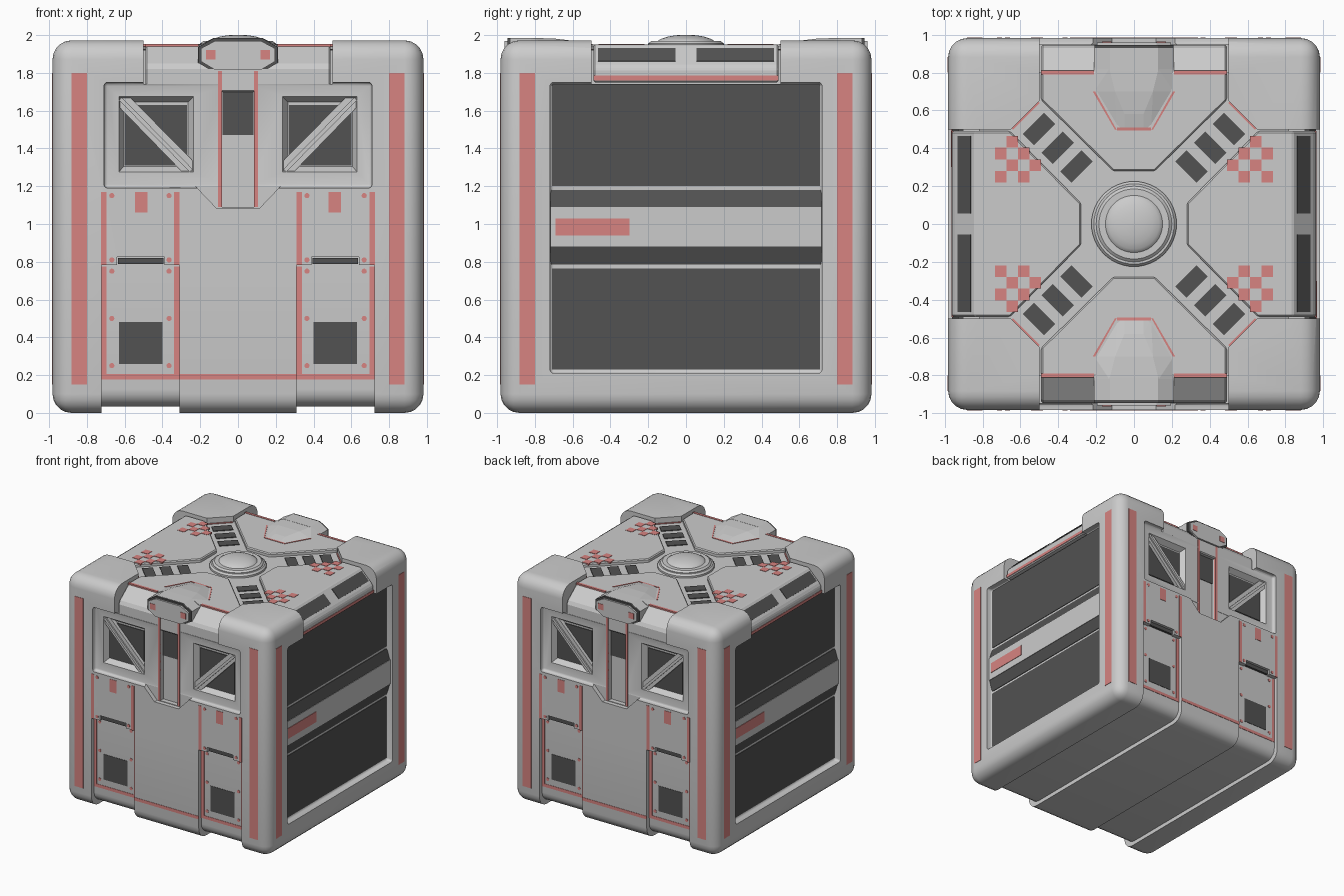
import bpy, bmesh, math
from mathutils import Matrix, Vector

if "Cube" in bpy.data.objects:
    bpy.data.objects.remove(bpy.data.objects["Cube"])

def material(name, rgb):
    m = bpy.data.materials.new(name)
    m.diffuse_color = (*rgb, 1)
    m.use_nodes = True
    m.node_tree.nodes["Principled BSDF"].inputs["Base Color"].default_value = m.diffuse_color
    return m

DARK = material("dark_grey", (0.085, 0.085, 0.085))
PINK = material("pink_paint", (0.68, 0.23, 0.22))

def box(x0, x1, y0, y1, z0, z1):
    return [(x, y, z) for x in (x0, x1) for y in (y0, y1) for z in (z0, z1)]

def prism_y(outline, y0, y1):
    return [(x, y, z) for x, z in outline for y in (y0, y1)]

def prism_z(outline, z0, z1):
    return [(x, y, z) for x, y in outline for z in (z0, z1)]

def both_x(points):
    return [(s * x, y, z) for x, y, z in points for s in (1, -1)]

def both_y(points):
    return [(x, s * y, z) for x, y, z in points for s in (1, -1)]

def ring(r, z, n=48):
    return [(r * math.cos(i * math.tau / n), r * math.sin(i * math.tau / n), z) for i in range(n)]

def apply(obj, mod):
    bpy.context.view_layer.objects.active = obj
    bpy.ops.object.modifier_apply(modifier=mod.name)

def smooth(obj, angle=30):
    bpy.ops.object.select_all(action='DESELECT')
    obj.select_set(True)
    bpy.context.view_layer.objects.active = obj
    bpy.ops.object.shade_smooth_by_angle(angle=math.radians(angle))

def part(name, hulls, axes="", mat=None, bevel=0.0, segments=1):
    """One object made of convex hulls, mirrored over the given axes."""
    bm = bmesh.new()
    for points in hulls:
        verts = [bm.verts.new(p) for p in points]
        res = bmesh.ops.convex_hull(bm, input=verts)
        loose = {g for g in res["geom_interior"] + res["geom_unused"] if isinstance(g, bmesh.types.BMVert)}
        bmesh.ops.delete(bm, geom=list(loose), context='VERTS')
    bmesh.ops.dissolve_limit(bm, angle_limit=0.01, verts=bm.verts[:], edges=bm.edges[:])
    bmesh.ops.recalc_face_normals(bm, faces=bm.faces[:])
    mesh = bpy.data.meshes.new(name)
    bm.to_mesh(mesh)
    bm.free()
    obj = bpy.data.objects.new(name, mesh)
    bpy.context.collection.objects.link(obj)
    if mat:
        mesh.materials.append(mat)
    if bevel:
        m = obj.modifiers.new("bevel", 'BEVEL')
        m.width, m.segments, m.limit_method = bevel, segments, 'ANGLE'
        apply(obj, m)
    if axes:
        m = obj.modifiers.new("mirror", 'MIRROR')
        m.use_axis = ("X" in axes, "Y" in axes, False)
        m.use_mirror_merge = False
        apply(obj, m)
    return obj

# Rounded crate shell
S = 0.982
body = part("crate_shell", [box(-S, S, -S, S, 0, 1.972)], bevel=0.1, segments=5)

F = -0.945   # recessed front surface
cuts = [
    # front panel recess
    (box(-.71, .71, -1.1, F, 1.19, 1.75), "Y", .02),
    (prism_y([(-.225, 1.2), (-.115, 1.085), (.115, 1.085), (.225, 1.2)], -1.1, F), "Y", 0),
    (box(-.5, .5, -1.1, -.8, 1.74, 2.1), "Y", 0),
    # window wells and centre slot
    ([(x, -.96, z) for x in (.225, .64) for z in (1.265, 1.685)] +
     [(x, -.9, z) for x in (.265, .605) for z in (1.305, 1.645)], "XY", 0),
    (box(-.085, .085, -1.1, -.905, 1.09, 1.82), "Y", 0),
    # side recess
    (box(.925, 1.1, -.72, .72, .21, 1.75), "X", .02),
    (box(.82, 1.1, -.5, .5, 1.74, 2.1), "X", 0),
    # cross-shaped roof recess
    (box(-.5, .5, -1.1, 1.1, 1.92, 2.1), "", 0),
    (box(-1.1, 1.1, -.5, .5, 1.92, 2.1), "", 0),
    (prism_z([(s * a, t * b) for a, b in ((.66, .49), (.49, .66)) for s in (1, -1) for t in (1, -1)],
             1.92, 2.1), "", 0),
    # leg channels and handle notches
    (box(.31, .722, -1.1, 1.1, -.1, .782), "X", 0),
    (box(.39, .64, -1.1, F, .77, .825), "XY", 0),
]
for points, axes, bev in cuts:
    cutter = part("cutter", [points], axes, bevel=bev, segments=3)
    cutter.hide_render = True
    m = body.modifiers.new("cut", 'BOOLEAN')
    m.operation, m.solver, m.object = 'DIFFERENCE', 'EXACT', cutter
    apply(body, m)
    bpy.data.objects.remove(cutter)
smooth(body)

# Inset leg slabs running under the crate
arc = [(-.945 + .09 * (1 - math.cos(a)), .035 + .09 * (1 - math.sin(a)))
       for a in [i * math.pi / 10 for i in range(6)]]
leg_profile = arc + [(-.945, .8)]
legs = part("leg_slab", [both_y([(x, y, z) for y, z in leg_profile for x in (.305, .727)])], "X")
smooth(legs)

# Roof plates with sloped outer edges
front_plate = both_x([(.11, -.28, 1.95), (.49, -.655, 1.95), (.49, -.8, 1.95), (.49, -.93, 1.85),
                      (.49, F, 1.82), (.49, F, 1.7), (.11, -.28, 1.7), (.49, -.655, 1.7)])
side_plate = both_y([(.28, .11, 1.95), (.655, .49, 1.95), (.84, .49, 1.95), (.945, .49, 1.845),
                     (.962, .49, 1.82), (.962, .49, 1.75), (.28, .11, 1.75), (.655, .49, 1.75)])
part("roof_plate_front", [front_plate], "Y", bevel=.008)
part("roof_plate_side", [side_plate], "X", bevel=.008)

# Diagonal stripes in the roof channels, with pink ends
def diagonal(radius, length, width):
    rot = Matrix.Rotation(math.pi / 4, 3, 'Z')
    return [tuple(rot @ Vector(p)) for p in
            box(radius - width / 2, radius + width / 2, -length / 2, length / 2, 1.91, 1.926)]
part("channel_stripe", [diagonal(r, .16, .085) for r in (.43, .57, .71)], "XY", DARK)
part("channel_end", [diagonal(.815, .2, .022)], "XY", PINK)

# Checker paint on the roof
cells = [(0, 1), (1, 0), (1, 2), (2, 1), (2, 3), (3, 0), (3, 2)]
part("roof_checker", [box(.49 + i * .061, .551 + i * .061, .22 + j * .061, .281 + j * .061, 1.94, 1.953)
                      for i, j in cells], "XY", PINK)
part("roof_line", [box(.21, .49, -.812, -.79, 1.93, 1.953)], "XY", PINK)

# Central roof boss
dome = [p for i in range(6) for p in ring(.16 * math.cos(i * .3), 1.95 + .05 * math.sin(i * .3))]
smooth(part("boss_base", [ring(.225, 1.9) + ring(.225, 1.935) + ring(.212, 1.95)]))
smooth(part("boss_ring", [ring(.2, 1.93) + ring(.2, 1.955) + ring(.185, 1.968) + ring(.172, 1.968) + ring(.172, 1.93)]))
smooth(part("boss_dome", [[(x, y, z + .002) for x, y, z in dome] + ring(.155, 1.93)]), 40)

# Hood and hexagonal badge over the front slot
part("hood", [both_x([(.09, -.5, 1.945), (.21, -.7, 1.945), (.21, -.82, 1.945), (.13, -.82, 1.985),
                      (.1, -.7, 1.982), (.05, -.58, 1.968), (.05, -.5, 1.952)])], "Y")
part("hood_edge", [both_x([(.09, -.495, z) for z in (1.94, 1.953)] + [(.09, -.51, 1.94), (.09, -.51, 1.954)]),
                   ], "Y", PINK)
part("hood_edge_slant", [prism_z([(.09, -.495), (.102, -.5), (.218, -.7), (.205, -.7)], 1.94, 1.954)], "XY", PINK)
def hexagon(grow, y0, y1):
    return both_x(prism_y([(.195 + grow, 1.93 + grow / 2), (.12 + grow / 2, 1.97 + grow),
                           (.195 + grow, 1.86 - grow / 2), (.12 + grow / 2, 1.815 - grow)], y0, y1))
part("badge_rim", [hexagon(.014, -.945, -.8)], "Y", DARK)
part("badge_face", [hexagon(0, -.96, -.9), hexagon(.016, -.93, -.81)], "Y")
part("badge_mark", [box(.12, .17, -.963, -.95, 1.87, 1.92)], "XY", PINK)

# Front windows with diagonal bars
part("window_pane", [box(.27, .6, -.907, -.89, 1.31, 1.63)], "XY", DARK)
part("window_bar", [prism_y([(.225, 1.28), (.24, 1.265), (.285, 1.265), (.64, 1.63), (.64, 1.67),
                             (.625, 1.685), (.585, 1.685), (.225, 1.32)], -.935, -.89)], "XY")
part("window_bar_rib", [prism_y([(.24, 1.29), (.255, 1.275), (.63, 1.655), (.615, 1.67)], -.946, -.93)], "XY")

# Centre slot
part("slot_panel", [box(-.083, .083, -.909, -.89, 1.47, 1.78)], "Y", DARK)
part("slot_trim", [box(.085, .105, -.95, -.93, 1.09, 1.81)], "XY", PINK)

# Painted trim on front and back
def dot(x, z, y):
    return [(x + .014 * math.cos(i * math.tau / 10), yy, z + .014 * math.sin(i * math.tau / 10))
            for i in range(10) for yy in (y, y + .02)]
lo, hi = -.948, -.985
paint = [box(.8, .882, hi, -.97, .15, 1.8), box(.48, .545, hi, -.97, 1.06, 1.17),
         box(.31, .338, hi, -.97, .782, 1.17), box(.697, .724, hi, -.97, .782, 1.17),
         box(.31, .338, lo, -.93, .2, .775), box(.695, .722, lo, -.93, .2, .775),
         box(0, .31, hi, -.97, .178, .205), box(.31, .722, lo, -.93, .178, .205)]
paint += [dot(x, z, hi) for x in (.365, .668) for z in (1.15, .81)]
paint += [dot(x, z, lo) for x in (.365, .668) for z in (.75, .5, .25)]
part("front_paint", paint, "XY", PINK)
part("leg_hatch", [box(.4, .63, lo, -.93, .26, .48)], "XY", DARK)
part("handle", [box(.395, .635, -.965, -.93, .787, .82)], "XY", DARK)

# Side panels, central band and painted trim
part("side_panel", [box(.9, .93, -.71, .71, .23, .765), box(.9, .93, -.71, .71, 1.2, 1.742)], "X", DARK)
part("side_band_slope", [[(x, y, z) for y in (-.717, .717) for x, z in
                          ((.9, .785), (.93, .785), (.958, .88), (.958, 1.09), (.93, 1.18), (.9, 1.18))]], "X", DARK)
part("side_band", [box(.9, .962, -.718, .718, .88, 1.09)], "X")
part("side_label_right", [box(.95, .966, -.69, -.3, .94, 1.03)], "", PINK)
part("side_label_left", [box(-.966, -.95, .3, .69, .94, 1.03)], "", PINK)
part("side_paint", [box(.97, .985, .8, .882, .15, 1.8)], "XY", PINK)
part("side_lip_paint", [box(.95, .965, -.49, .49, 1.76, 1.785)], "X", PINK)
part("side_vent", [[(x + o, y, z + o) for y in (.055, .465) for o in (-.01, .003)
                    for x, z in ((.86, 1.93), (.93, 1.86))]], "XY", DARK)
